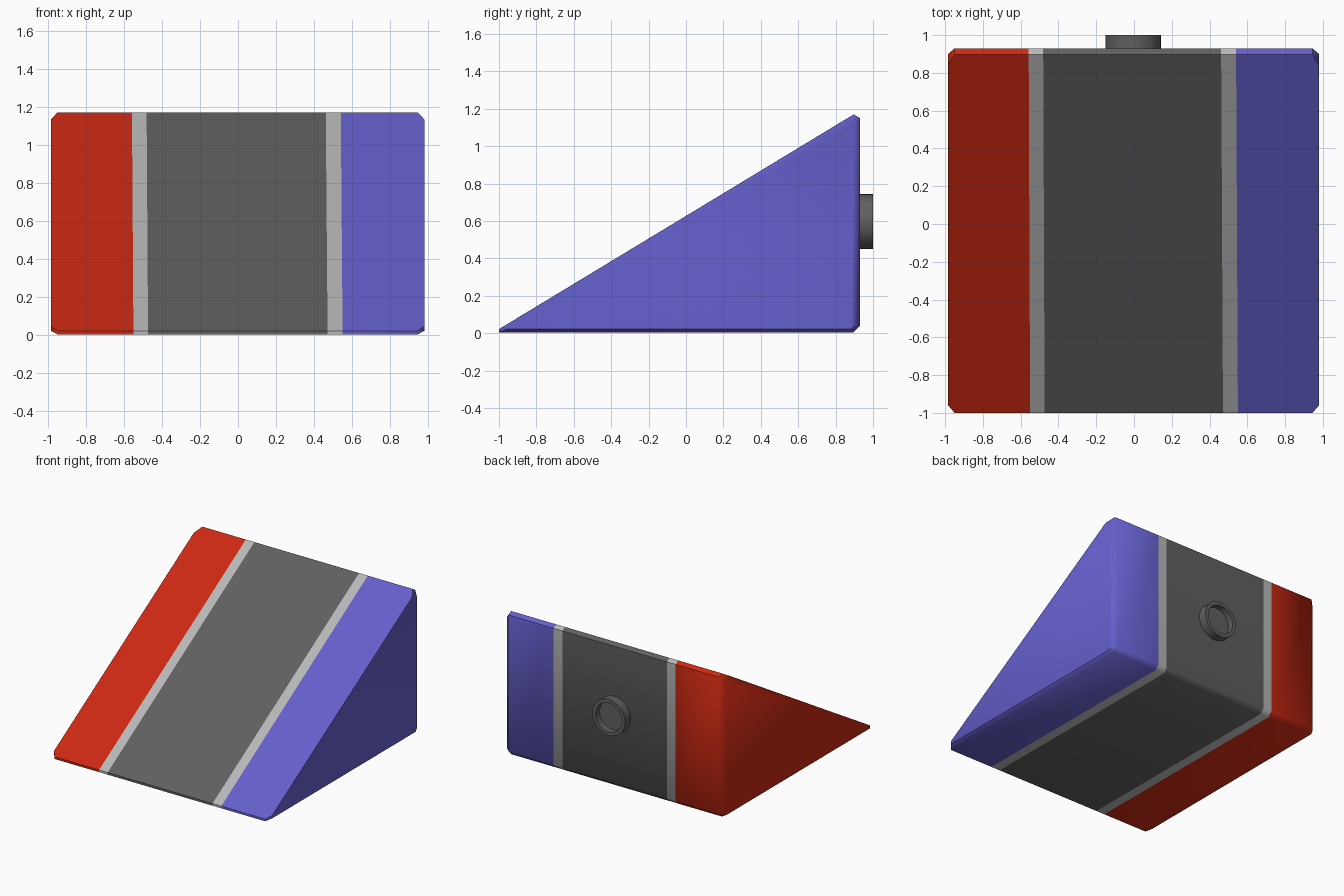
import bpy, bmesh
from math import cos, sin, pi, radians

if "Cube" in bpy.data.objects:
    bpy.data.objects.remove(bpy.data.objects["Cube"])

# Side profiles (y, z): full body section and the shrunken section at the outer ends
BODY = [(-1.0, 0.004), (-1.0, 0.022), (0.897, 1.17), (0.93, 1.15), (0.93, 0.04), (0.895, 0.004)]
END = [(-0.96, 0.022), (-0.96, 0.046), (0.837, 1.134), (0.90, 1.115), (0.90, 0.045), (0.885, 0.022)]


def material(name, rgb):
    m = bpy.data.materials.new(name)
    m.diffuse_color = (*rgb, 1)
    m.use_nodes = True
    m.node_tree.nodes["Principled BSDF"].inputs["Base Color"].default_value = m.diffuse_color
    return m


def finish(name, bm, mat, angle):
    bmesh.ops.recalc_face_normals(bm, faces=bm.faces)
    me = bpy.data.meshes.new(name)
    bm.to_mesh(me)
    bm.free()
    me.materials.append(mat)
    ob = bpy.data.objects.new(name, me)
    bpy.context.collection.objects.link(ob)
    bpy.ops.object.select_all(action='DESELECT')
    ob.select_set(True)
    bpy.context.view_layer.objects.active = ob
    bpy.ops.object.shade_smooth_by_angle(angle=radians(angle))
    return ob


def bridge(bm, rings):
    for a, b in zip(rings, rings[1:]):
        n = len(a)
        for i in range(n):
            j = (i + 1) % n
            bm.faces.new((a[i], a[j], b[j], b[i]))


def band(name, stations, mat):
    """Skin a slice of the wedge; stations are (x, skew, profile, capped)."""
    bm = bmesh.new()
    rings = []
    for x, skew, profile, capped in stations:
        ring = [bm.verts.new((x - skew * (y + 1) / 2, y, z)) for y, z in profile]
        rings.append(ring)
        if capped:
            bm.faces.new(ring)
    bridge(bm, rings)
    return finish(name, bm, mat, 50)


red = material("red", (0.6, 0.022, 0.006))
blue = material("blue", (0.13, 0.115, 0.6))
light = material("light_grey", (0.48, 0.48, 0.48))
dark = material("dark_grey", (0.115, 0.115, 0.115))

# Boundaries between the colour bands, drifting slightly toward the back
cuts = [(x, s, BODY, False) for x, s in
        ((-0.55, 0.008), (-0.473, 0.008), (0.471, 0.01), (0.55, 0.01))]

band("red_side", [(-0.984, 0, END, True), (-0.95, 0, BODY, False), cuts[0]], red)
band("left_stripe", cuts[0:2], light)
band("middle_panel", cuts[1:3], dark)
band("right_stripe", cuts[2:4], light)
band("blue_side", [cuts[3], (0.945, 0, BODY, False), (0.98, 0, END, True)], blue)

# Round connector with a recessed face on the back
bm = bmesh.new()
rings = []
for r, y in ((0.147, 0.925), (0.147, 1.0), (0.118, 1.0), (0.118, 0.95)):
    rings.append([bm.verts.new((-0.005 + r * cos(2 * pi * i / 32), y, 0.597 + r * sin(2 * pi * i / 32)))
                  for i in range(32)])
bridge(bm, rings)
bm.faces.new(rings[0])
bm.faces.new(rings[-1])
finish("back_connector", bm, dark, 40)
